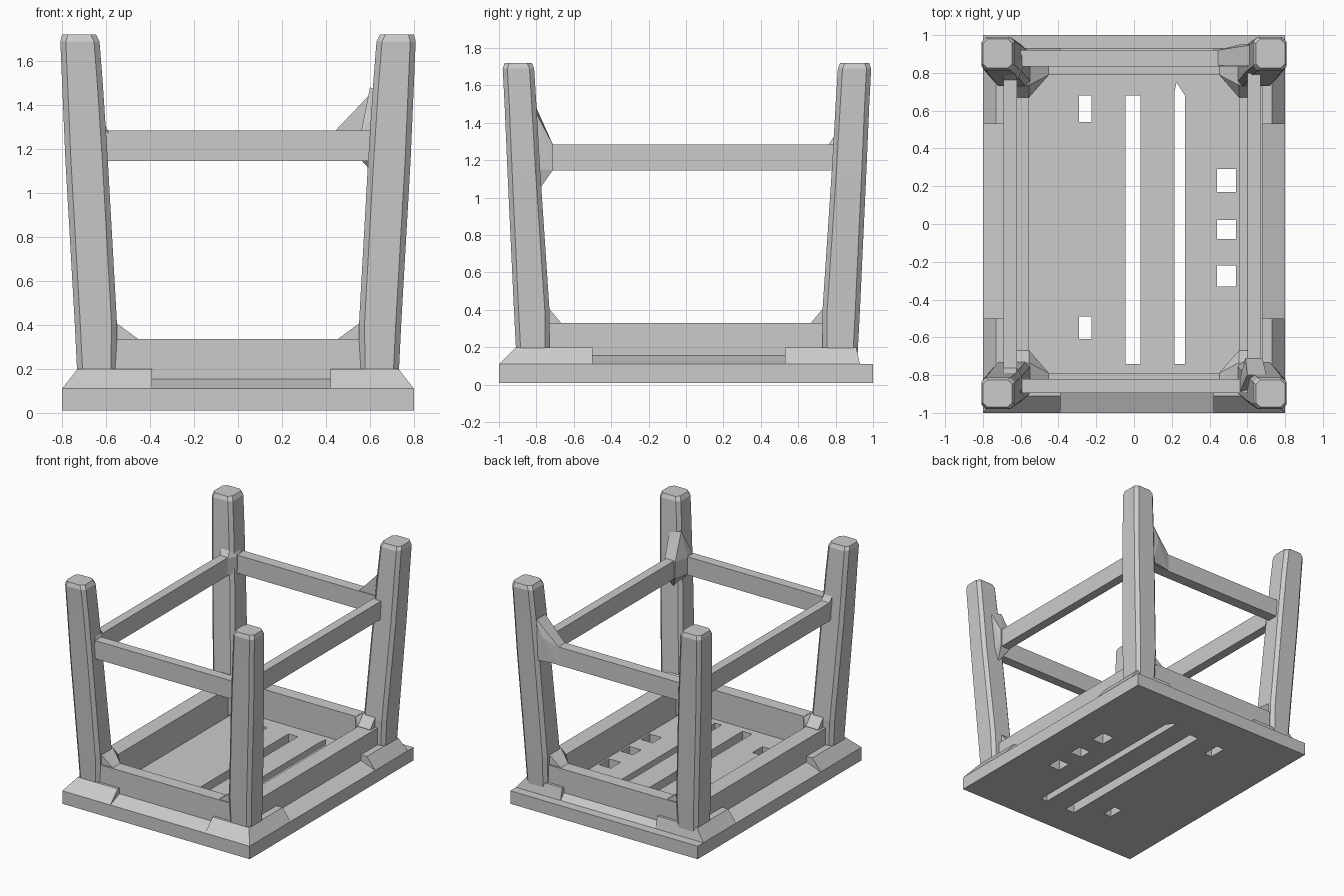
import bpy, bmesh

if "Cube" in bpy.data.objects:
    bpy.data.objects.remove(bpy.data.objects["Cube"])


def finish(name, bm):
    bmesh.ops.recalc_face_normals(bm, faces=bm.faces)
    me = bpy.data.meshes.new(name)
    bm.to_mesh(me)
    bm.free()
    ob = bpy.data.objects.new(name, me)
    bpy.context.collection.objects.link(ob)
    return ob


def hull(name, pts):
    bm = bmesh.new()
    for p in pts:
        bm.verts.new(p)
    res = bmesh.ops.convex_hull(bm, input=bm.verts)
    junk = {g for g in res["geom_interior"] + res["geom_unused"] if isinstance(g, bmesh.types.BMVert)}
    bmesh.ops.delete(bm, geom=[v for v in junk if v.is_valid], context='VERTS')
    bmesh.ops.dissolve_limit(bm, angle_limit=0.01, verts=bm.verts, edges=bm.edges)
    return finish(name, bm)


def prism(name, outline, z0, z1):
    return hull(name, [(x, y, z) for z in (z0, z1) for x, y in outline])


def box(name, x0, x1, y0, y1, z0, z1):
    return prism(name, [(x0, y0), (x1, y0), (x1, y1), (x0, y1)], z0, z1)


def loft(name, rings):
    bm = bmesh.new()
    rows = [[bm.verts.new(p) for p in r] for r in rings]
    n = len(rows[0])
    for a, b in zip(rows, rows[1:]):
        for i in range(n):
            j = (i + 1) % n
            bm.faces.new((a[i], a[j], b[j], b[i]))
    bm.faces.new(rows[0])
    bm.faces.new(rows[-1])
    return finish(name, bm)


# Seat slab with slots and hand holes cut through
seat = box("seat", -0.8, 0.8, -1.0, 1.0, 0.01, 0.11)
cuts = [
    [(-0.045, -0.74), (0.035, -0.74), (0.035, 0.68), (-0.045, 0.68)],
    [(0.215, -0.74), (0.27, -0.74), (0.27, 0.68), (0.225, 0.75), (0.215, 0.7)],
]
for x0, x1, y0, y1 in [(-0.29, -0.225, 0.54, 0.68), (-0.29, -0.225, -0.61, -0.49),
                       (0.44, 0.54, 0.17, 0.29), (0.44, 0.54, -0.08, 0.02),
                       (0.44, 0.54, -0.33, -0.22)]:
    cuts.append([(x0, y0), (x1, y0), (x1, y1), (x0, y1)])
for outline in cuts:
    c = prism("slot_cutter", outline, -0.1, 0.3)
    c.hide_render = True
    c.hide_set(True)
    m = seat.modifiers.new("slot", 'BOOLEAN')
    m.operation = 'DIFFERENCE'
    m.solver = 'EXACT'
    m.object = c

# Aprons standing on the seat
for s, side in ((-1, "left"), (1, "right")):
    box(side + "_apron", s * 0.555, s * 0.68, -0.75, 0.75, 0.11, 0.33)
for s, side in ((-1, "front"), (1, "back")):
    box(side + "_apron", -0.56, 0.56, s * 0.79, s * 0.89, 0.11, 0.335)

# Low sloping rim along the middle of each side
for s, side in ((-1, "left"), (1, "right")):
    hull(side + "_rim", [(s * x, y, z) for y in (-0.5, 0.53)
                         for x, z in ((0.8, 0.11), (0.68, 0.11), (0.68, 0.155))])
for s, side in ((-1, "front"), (1, "back")):
    hull(side + "_rim", [(x, s * y, z) for x in (-0.39, 0.42)
                         for y, z in ((1.0 if s < 0 else 0.93, 0.11), (0.89, 0.11), (0.89, 0.155))])

# Legs: chamfered square sections splaying outward (z, inner x, outer x, inner y, outer y)
sections = [(0.11, .555, .728, .73, .905), (0.4, .55, .742, .73, .92),
            (1.15, .592, .785, .78, .955), (1.5, .615, .80, .80, .97),
            (1.69, .63, .808, .812, .98), (1.72, .645, .80, .825, .97)]
c = 0.025
for sy, depth in ((-1, "front"), (1, "back")):
    for sx, side in ((-1, "left"), (1, "right")):
        tag = depth + "_" + side
        d = 0.01 if sy > 0 else 0.0
        rings = []
        for z, xi, xo, yi, yo in sections:
            yo += d
            o = [(xi + c, yi), (xo - c, yi), (xo, yi + c), (xo, yo - c),
                 (xo - c, yo), (xi + c, yo), (xi, yo - c), (xi, yi + c)]
            rings.append([(sx * x, sy * y, z) for x, y in o])
        loft(tag + "_leg", rings)

        # Raised corner pads with sloping outer faces
        xe = 0.39 if sx < 0 else 0.42
        ye = 0.50 if sy < 0 else 0.53
        yb = 1.0 if sy < 0 else 0.93
        pts = [(0.8, ye, 0.11), (0.68, ye, 0.11), (0.8, yb, 0.11), (0.68, yb, 0.11),
               (0.73, ye, 0.2), (0.68, ye, 0.2), (0.73, 0.91, 0.2), (0.68, 0.91, 0.2)]
        hull(tag + "_side_pad", [(sx * x, sy * y, z) for x, y, z in pts])
        pts = [(xe, yb, 0.11), (xe, 0.89, 0.11), (0.68, yb, 0.11), (0.68, 0.89, 0.11),
               (xe, 0.91, 0.2), (xe, 0.89, 0.2), (0.68, 0.91, 0.2), (0.68, 0.89, 0.2)]
        hull(tag + "_end_pad", [(sx * x, sy * y, z) for x, y, z in pts])

        # Corner brace between the aprons and the leg
        pts = [(x, y, z) for z in (0.12, 0.333)
               for x, y in ((0.45, 0.79), (0.555, 0.67), (0.66, 0.67), (0.66, 0.88), (0.45, 0.88))]
        pts += [(0.555, 0.735, 0.41), (0.66, 0.735, 0.41), (0.555, 0.88, 0.41)]
        hull(tag + "_brace", [(sx * x, sy * y, z) for x, y, z in pts])

# Stretchers between the legs
for s, side, x0, x1 in ((-1, "left", .62, .69), (1, "right", .60, .67)):
    box(side + "_stretcher", s * x0, s * x1, -0.8, 0.8, 1.145, 1.285)
box("front_stretcher", -0.61, 0.61, -0.895, -0.82, 1.145, 1.285)
box("back_stretcher", -0.61, 0.61, 0.835, 0.92, 1.145, 1.285)

# Flared joints where the stretchers meet the legs
hull("front_right_joint", [(0.6, -0.8, 1.48), (0.7, -0.8, 1.45), (0.59, -0.71, 1.28), (0.68, -0.71, 1.28),
                           (0.59, -0.71, 1.15), (0.68, -0.71, 1.15), (0.56, -0.82, 1.28), (0.56, -0.89, 1.28),
                           (0.56, -0.82, 1.15), (0.65, -0.78, 1.05), (0.68, -0.9, 1.15)])
hull("back_right_joint", [(0.44, 0.84, 1.28), (0.44, 0.92, 1.28), (0.44, 0.84, 1.15), (0.44, 0.92, 1.15),
                          (0.56, 0.85, 1.35), (0.56, 0.95, 1.34), (0.63, 0.84, 1.48), (0.63, 0.95, 1.48),
                          (0.62, 0.84, 1.15), (0.62, 0.95, 1.15)])
for sy, tag in ((-1, "front_left"), (1, "back_left")):
    hull(tag + "_joint", [(-0.59, sy * 0.82, 1.28), (-0.59, sy * 0.9, 1.28), (-0.59, sy * 0.82, 1.15),
                          (-0.62, sy * 0.76, 1.28), (-0.69, sy * 0.76, 1.28), (-0.62, sy * 0.76, 1.15),
                          (-0.69, sy * 0.76, 1.15), (-0.63, sy * 0.82, 1.37), (-0.7, sy * 0.82, 1.37)])
